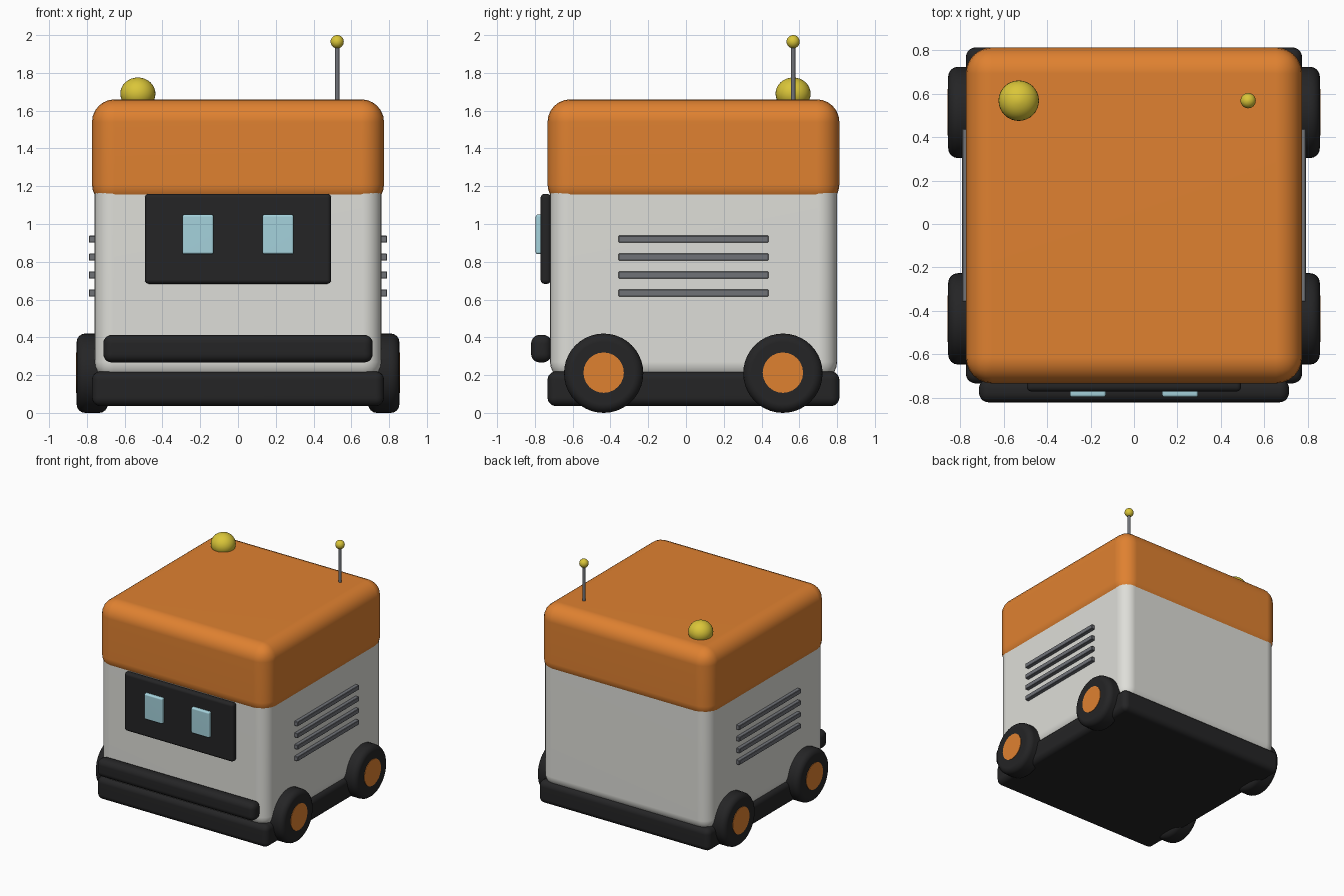
import bpy, bmesh, math
from mathutils import Matrix

if "Cube" in bpy.data.objects:
    bpy.data.objects.remove(bpy.data.objects["Cube"])


def material(name, rgb):
    m = bpy.data.materials.new(name)
    m.diffuse_color = (*rgb, 1)
    m.use_nodes = True
    m.node_tree.nodes["Principled BSDF"].inputs["Base Color"].default_value = m.diffuse_color
    return m


ORANGE = material("orange", (0.74, 0.22, 0.03))
WHITE = material("light grey", (0.73, 0.73, 0.69))
BLACK = material("black", (0.018, 0.018, 0.019))
GREY = material("steel grey", (0.16, 0.168, 0.187))
BLUE = material("pale blue", (0.376, 0.645, 0.716))
YELLOW = material("yellow", (0.70, 0.56, 0.04))


def finish(bm, name, mat):
    me = bpy.data.meshes.new(name)
    bm.to_mesh(me)
    bm.free()
    ob = bpy.data.objects.new(name, me)
    bpy.context.collection.objects.link(ob)
    me.materials.append(mat)
    bpy.ops.object.select_all(action='DESELECT')
    ob.select_set(True)
    bpy.context.view_layer.objects.active = ob
    bpy.ops.object.shade_smooth_by_angle(angle=math.radians(35))
    # keep the large faces flat between rounded edges
    wn = ob.modifiers.new("flat faces", 'WEIGHTED_NORMAL')
    wn.keep_sharp = True
    return ob


def box(name, mat, x, y, z, bevel=0, segs=5):
    """Rounded box from (min, max) ranges."""
    bm = bmesh.new()
    bmesh.ops.create_cube(bm, size=1)
    for v in bm.verts:
        v.co = [r[0] + (c + 0.5) * (r[1] - r[0]) for c, r in zip(v.co, (x, y, z))]
    if bevel:
        bmesh.ops.bevel(bm, geom=bm.edges[:], offset=bevel, segments=segs,
                        profile=0.5, affect='EDGES')
    return finish(bm, name, mat)


def cylinder(name, mat, loc, r, depth, axis='Z', bevel=0, sides=32):
    bm = bmesh.new()
    bmesh.ops.create_cone(bm, cap_ends=True, segments=sides, radius1=r, radius2=r, depth=depth)
    if bevel:
        rims = [e for e in bm.edges if abs(e.verts[0].co.z - e.verts[1].co.z) < 1e-4]
        bmesh.ops.bevel(bm, geom=rims, offset=bevel, segments=4, profile=0.5, affect='EDGES')
    rot = Matrix.Rotation(math.pi / 2, 4, 'Y') if axis == 'X' else Matrix()
    bm.transform(Matrix.Translation(loc) @ rot)
    return finish(bm, name, mat)


def ball(name, mat, loc, r, squash=1):
    bm = bmesh.new()
    bmesh.ops.create_uvsphere(bm, u_segments=32, v_segments=16, radius=r)
    bm.transform(Matrix.Translation(loc) @ Matrix.Diagonal((1, 1, squash, 1)))
    return finish(bm, name, mat)


# main shell
box("base", BLACK, (-0.773, 0.773), (-0.733, 0.812), (0.036, 0.22), 0.045)
box("body", WHITE, (-0.76, 0.76), (-0.72, 0.80), (0.17, 1.35), 0.10, 6)
box("lid", ORANGE, (-0.773, 0.773), (-0.733, 0.812), (1.09, 1.66), 0.12, 6)

# front details
box("face_panel", BLACK, (-0.493, 0.493), (-0.77, -0.715), (0.683, 1.16), 0.022, 4)
box("bumper", BLACK, (-0.713, 0.713), (-0.82, -0.712), (0.267, 0.413), 0.045)
for side, s in (("left", -1), ("right", 1)):
    box(f"{side}_eye", BLUE, (s * 0.212 - 0.083, s * 0.212 + 0.083),
        (-0.796, -0.75), (0.84, 1.05), 0.012, 3)

    # side vents
    for i in range(4):
        z = 0.635 + i * 0.095
        box(f"{side}_vent_{i + 1}", GREY, (s * 0.765 - 0.025, s * 0.765 + 0.025),
            (-0.357, 0.437), (z - 0.018, z + 0.018), 0.003, 1)

    # wheels
    for end, y in (("front", -0.436), ("back", 0.513)):
        cylinder(f"{end}_{side}_tyre", BLACK, (s * 0.772, y, 0.21), 0.21, 0.165, 'X', 0.045, 40)
        cylinder(f"{end}_{side}_hub", ORANGE, (s * 0.815, y, 0.213), 0.107, 0.086, 'X', 0, 24)

# roof details
ball("beacon", YELLOW, (-0.53, 0.567, 1.69), 0.093, 0.92)
cylinder("antenna_rod", GREY, (0.525, 0.567, 1.79), 0.012, 0.34, sides=16)
ball("antenna_tip", YELLOW, (0.525, 0.567, 1.965), 0.035)
